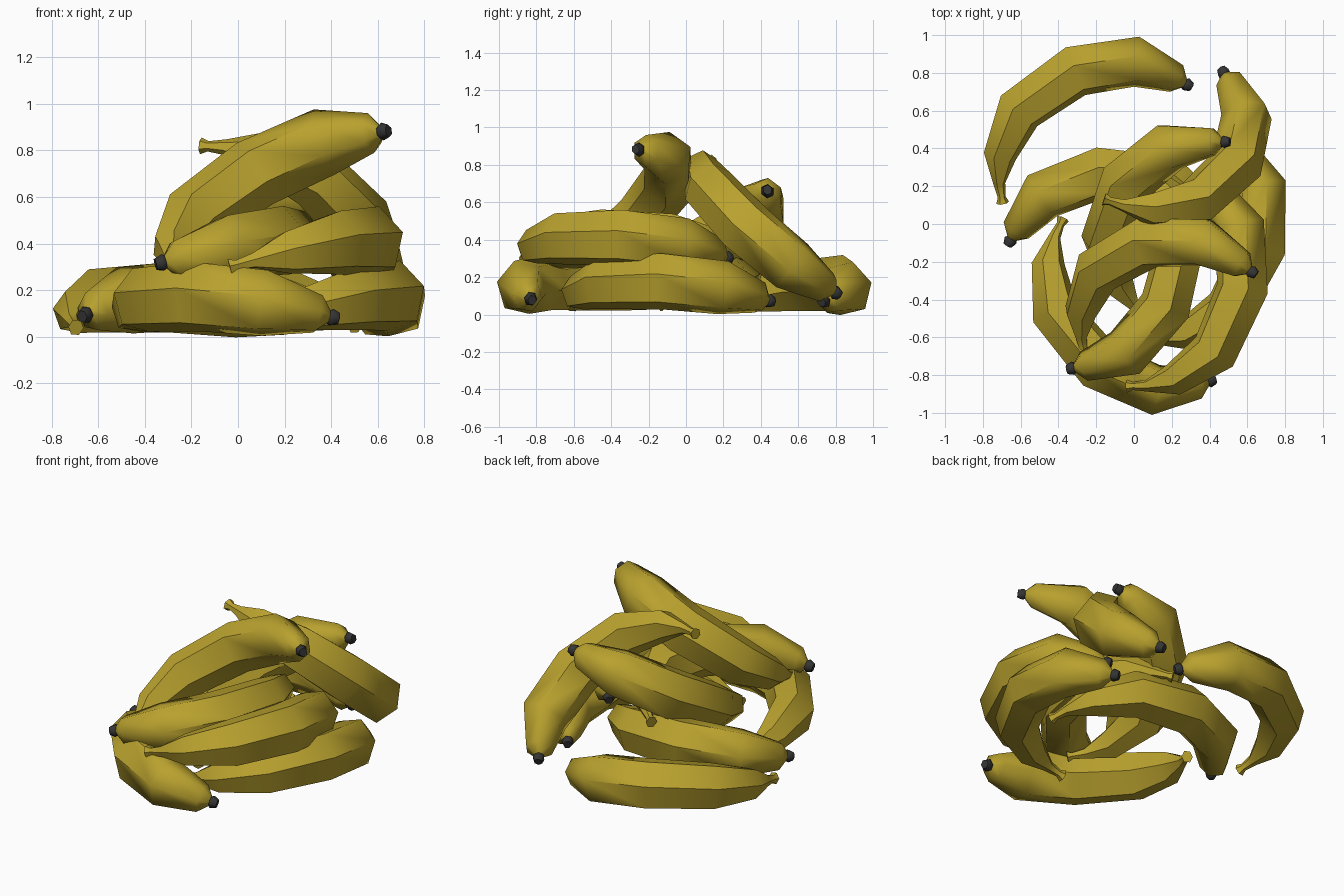
import bpy, bmesh, math
from mathutils import Vector, Matrix

old = bpy.data.objects.get("Cube")
if old:
    bpy.data.objects.remove(old, do_unlink=True)


def material(name, rgb):
    m = bpy.data.materials.new(name)
    m.use_nodes = True
    m.diffuse_color = (*rgb, 1)
    m.node_tree.nodes["Principled BSDF"].inputs["Base Color"].default_value = (*rgb, 1)
    return m


yellow = material("ripe_yellow", (0.48, 0.355, 0.027))
black = material("dark_tip", (0.035, 0.035, 0.036))

SIDES = 6
CHORD = 1.165
# Centre line (along chord, bulge) and radius, from stem to blossom tip
RINGS = [
    (0.00, 0.00, 0.034), (0.012, 0.03, 0.021), (0.04, 0.10, 0.032),
    (0.12, 0.225, 0.088), (0.335, 0.38, 0.130), (0.70, 0.40, 0.142),
    (1.00, 0.265, 0.137), (1.13, 0.07, 0.080), (1.15, 0.025, 0.028),
    (1.157, 0.015, 0.036), (1.172, -0.014, 0.025),
]
LAST_RIDGE = 6      # ridges are crisp up to this ring, then blend smooth
FIRST_DARK = 8      # segments from here on are the dark tip


def banana_mesh():
    bm = bmesh.new()
    centres = [Vector((a, b, 0)) for a, b, r in RINGS]
    rings = []
    for i, (a, b, r) in enumerate(RINGS):
        before, after = centres[max(i - 1, 0)], centres[min(i + 1, len(RINGS) - 1)]
        t = (after - before).normalized()
        out = Vector((-t.y, t.x, 0))
        ring = []
        for k in range(SIDES):
            ang = math.tau * k / SIDES
            p = centres[i] + out * (r * math.cos(ang))
            p.z = 1.1 * r * math.sin(ang)
            ring.append(bm.verts.new(p))
        rings.append(ring)
    # Skin
    for i in range(len(rings) - 1):
        for k in range(SIDES):
            n = (k + 1) % SIDES
            f = bm.faces.new((rings[i][k], rings[i][n], rings[i + 1][n], rings[i + 1][k]))
            f.smooth = True
            f.material_index = int(i >= FIRST_DARK)
    # End caps
    bm.faces.new(rings[0])
    bm.faces.new(rings[-1]).material_index = 1
    bmesh.ops.recalc_face_normals(bm, faces=bm.faces)
    # Ridges along the stem half
    for i in range(LAST_RIDGE):
        for k in range(SIDES):
            bm.edges.get((rings[i][k], rings[i + 1][k])).smooth = False
    for ring in (rings[0], rings[-1], rings[FIRST_DARK]):
        for k in range(SIDES):
            bm.edges.get((ring[k], ring[(k + 1) % SIDES])).smooth = False
    mesh = bpy.data.meshes.new("banana")
    bm.to_mesh(mesh)
    bm.free()
    mesh.materials.append(yellow)
    mesh.materials.append(black)
    return mesh


MESH = banana_mesh()


def place(name, stem, tip, middle):
    """Lay a banana from stem to tip, bulging towards the middle point."""
    stem, tip, middle = Vector(stem), Vector(tip), Vector(middle)
    x = (tip - stem).normalized()
    y = middle - stem
    y = (y - x * y.dot(x)).normalized()
    z = x.cross(y)
    start = (stem + tip) / 2 - x * CHORD / 2
    ob = bpy.data.objects.new(name, MESH)
    bpy.context.collection.objects.link(ob)
    ob.matrix_world = Matrix.Translation(start) @ Matrix((x, y, z)).transposed().to_4x4()


# Bottom layer
place("banana_back", (-0.70, 0.11, 0.04), (0.295, 0.735, 0.07), (-0.3, 0.82, 0.17))
place("banana_middle", (0.49, -0.14, 0.05), (-0.65, -0.10, 0.09), (-0.22, 0.26, 0.18))
place("banana_front", (-0.37, 0.02, 0.05), (0.41, -0.82, 0.08), (-0.18, -0.74, 0.17))
place("banana_left", (0.03, -0.60, 0.05), (0.51, 0.45, 0.07), (0.68, -0.12, 0.18))
# Middle layer
place("banana_upper_left", (-0.04, -0.87, 0.30), (0.385, 0.24, 0.30), (0.57, -0.35, 0.41))
place("banana_upper_front", (0.0, 0.35, 0.30), (-0.34, -0.77, 0.315), (0.16, -0.42, 0.41))
# Top layer
place("banana_top_back", (0.08, -0.50, 0.12), (0.49, 0.43, 0.66), (-0.04, 0.23, 0.45))
place("banana_top_front", (-0.24, -0.69, 0.29), (0.615, -0.27, 0.87), (0.21, -0.15, 0.74))
place("banana_leaning", (-0.16, 0.13, 0.82), (0.47, 0.81, 0.11), (0.57, 0.32, 0.46))
